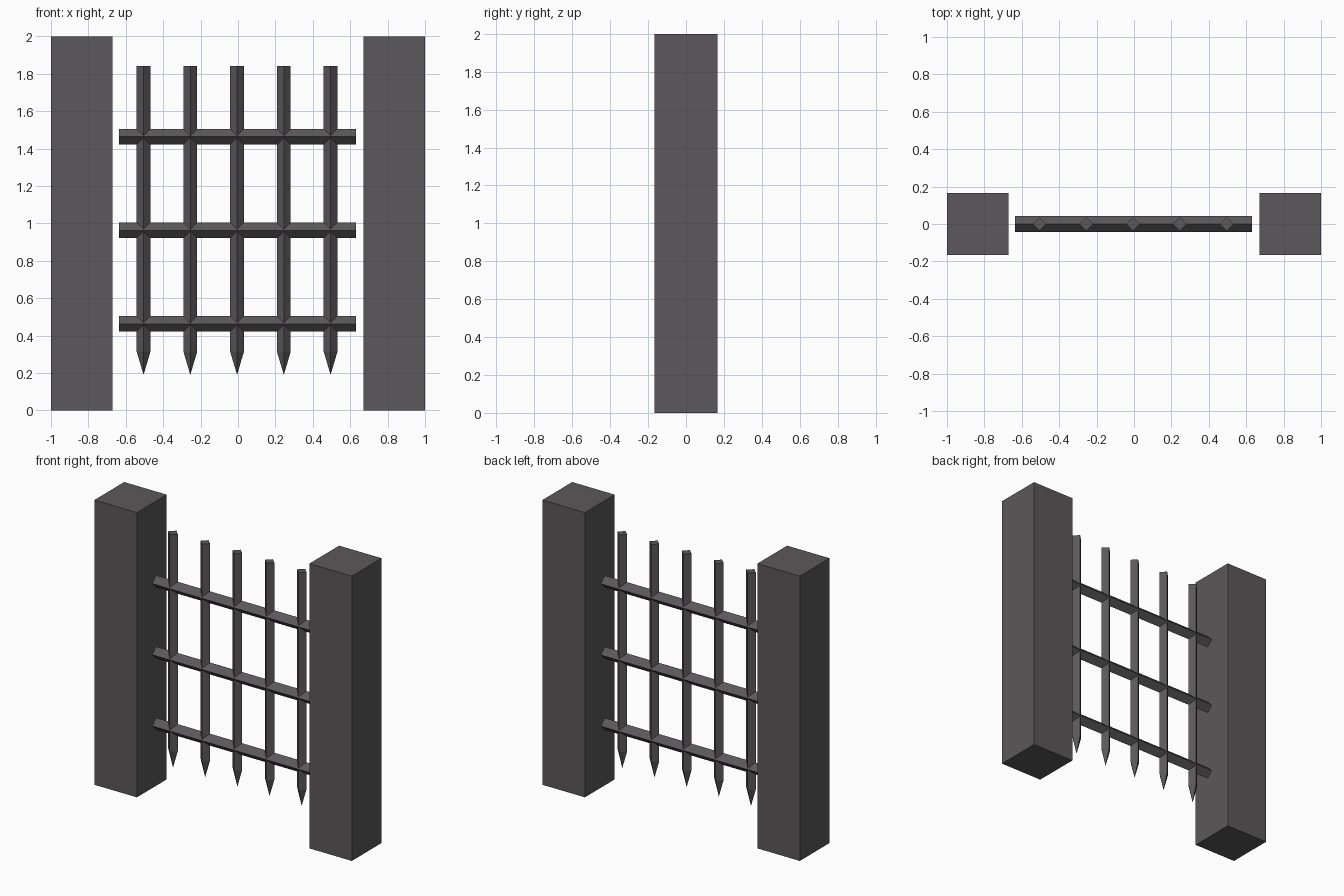
import bpy
import math

if "Cube" in bpy.data.objects:
    bpy.data.objects.remove(bpy.data.objects["Cube"])

iron = bpy.data.materials.new("dark grey")
iron.diffuse_color = (0.105, 0.098, 0.103, 1)
iron.use_nodes = True
iron.node_tree.nodes["Principled BSDF"].inputs["Base Color"].default_value = iron.diffuse_color


def loft(name, rings, cap_end=True):
    """Skin a list of four-point rings into a closed solid."""
    verts = [p for ring in rings for p in ring]
    faces = [(0, 3, 2, 1)]
    for r in range(len(rings) - 1):
        a = r * 4
        for i in range(4):
            j = (i + 1) % 4
            faces.append((a + i, a + j, a + 4 + j, a + 4 + i))
    last = (len(rings) - 1) * 4
    if cap_end:
        faces.append((last, last + 1, last + 2, last + 3))
    else:
        # Close with a single point on the last ring
        n = last
        tip = verts[n]
        verts = verts[:n] + [tip]
        faces = faces[:-4]
        faces += [(n - 4 + i, n - 4 + (i + 1) % 4, n) for i in range(4)]
    mesh = bpy.data.meshes.new(name)
    mesh.from_pydata(verts, [], faces)
    mesh.materials.append(iron)
    obj = bpy.data.objects.new(name, mesh)
    bpy.context.collection.objects.link(obj)
    # Consistent outward normals
    import bmesh
    bm = bmesh.new()
    bm.from_mesh(mesh)
    bmesh.ops.recalc_face_normals(bm, faces=bm.faces)
    bm.to_mesh(mesh)
    bm.free()
    return obj


def diamond(radius):
    return [(radius * math.cos(i * math.pi / 2), radius * math.sin(i * math.pi / 2))
            for i in range(4)]


# Square stone posts on both sides
for side, label in ((-1, "left"), (1, "right")):
    c, h = side * 0.835, 0.165
    square = [(c - h, -h), (c + h, -h), (c + h, h), (c - h, h)]
    loft(label + "_post", [[(x, y, z) for x, y in square] for z in (0, 2)])

# Upright bars: diamond section, pointed at the bottom
for k in range(5):
    cx = -0.505 + 0.25 * k
    rings = [[(cx + x, y, z) for x, y in diamond(r)]
             for z, r in ((1.84, 0.037), (0.315, 0.037), (0.19, 0.0))]
    loft("upright_bar_%d" % (k + 1), rings, cap_end=False)

# Cross bars: diamond section
for k in range(3):
    cz = 0.463 + 0.5 * k
    loft("cross_bar_%d" % (k + 1),
         [[(x, y, cz + z) for y, z in diamond(0.042)] for x in (-0.637, 0.632)])
